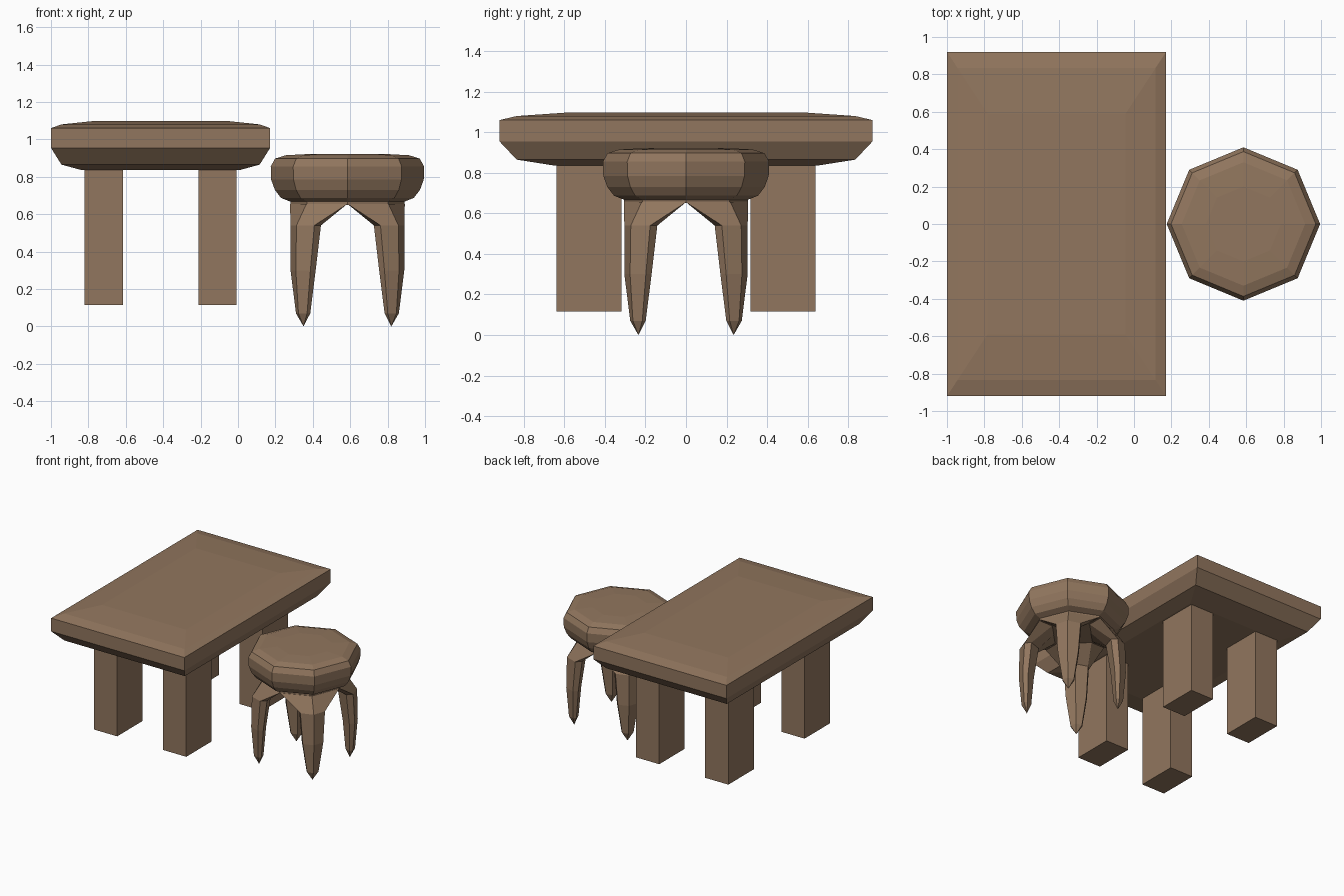
import bpy, bmesh, math

if "Cube" in bpy.data.objects:
    bpy.data.objects.remove(bpy.data.objects["Cube"])

wood = bpy.data.materials.new("brown wood")
wood.diffuse_color = (0.285, 0.182, 0.112, 1)
wood.use_nodes = True
wood.node_tree.nodes["Principled BSDF"].inputs["Base Color"].default_value = wood.diffuse_color


def loft(name, rings):
    """Skin a stack of rings; a one-point ring closes to a tip, others are capped."""
    bm = bmesh.new()
    rows = [[bm.verts.new(p) for p in ring] for ring in rings]
    for a, b in zip(rows, rows[1:]):
        n = max(len(a), len(b))
        for i in range(n):
            j = (i + 1) % n
            if len(b) == 1:
                bm.faces.new((a[i], a[j], b[0]))
            elif len(a) == 1:
                bm.faces.new((a[0], b[j], b[i]))
            else:
                bm.faces.new((a[i], a[j], b[j], b[i]))
    for row in (rows[0], rows[-1]):
        if len(row) > 2:
            bm.faces.new(row)
    bmesh.ops.recalc_face_normals(bm, faces=bm.faces[:])
    me = bpy.data.meshes.new(name)
    bm.to_mesh(me)
    bm.free()
    me.materials.append(wood)
    ob = bpy.data.objects.new(name, me)
    bpy.context.collection.objects.link(ob)
    return ob


def rect(cx, cy, hx, hy, z):
    return [(cx + sx * hx, cy + sy * hy, z)
            for sx, sy in ((-1, -1), (1, -1), (1, 1), (-1, 1))]


# Table top: bevelled slab as stacked rectangles (half x, half y, z)
TX = -0.414
slab = [(0.42, 0.645, 0.835), (0.53, 0.835, 0.865), (0.586, 0.92, 0.955),
        (0.586, 0.92, 1.06), (0.53, 0.835, 1.08), (0.369, 0.59, 1.097)]
loft("table_top", [rect(TX, 0, hx, hy, z) for hx, hy, z in slab])

# Table legs: square-cut posts
for sx in (-1, 1):
    for sy in (-1, 1):
        c = (TX + sx * 0.304, sy * 0.479)
        loft("table_leg", [rect(*c, 0.102, 0.16, z) for z in (0.115, 0.84)])

# Stool seat: eight-sided cushion shape
SX = 0.585
profile = [(0.305, 0.65), (0.305, 0.667), (0.355, 0.687), (0.388, 0.73),
           (0.408, 0.785), (0.41, 0.855), (0.387, 0.897), (0.33, 0.915), (0.2, 0.922)]
loft("stool_seat", [[(SX + r * math.cos(k * math.pi / 4), r * math.sin(k * math.pi / 4), z)
                     for k in range(8)] for r, z in profile])


# Stool legs: six-sided claws on the diagonals, flaring into the seat
def claw_ring(c, a, s, t, z):
    return [(c + a, 0, z), (c + s, t, z), (c - s, t, z),
            (c - a, 0, z), (c - s, -t, z), (c + s, -t, z)]


claw = [[(0.31, 0, 0.655), (0.217, 0.217, 0.655), (0.13, 0.13, 0.655),
         (0.13, 0, 0.655), (0.13, -0.13, 0.655), (0.217, -0.217, 0.655)],
        claw_ring(0.315, 0.07, 0.025, 0.09, 0.54),
        claw_ring(0.335, 0.055, 0.02, 0.075, 0.30),
        claw_ring(0.335, 0.035, 0.012, 0.042, 0.07),
        [(0.332, 0, 0)]]
for k in range(4):
    leg = loft("stool_leg", claw)
    leg.location = (SX, 0, 0)
    leg.rotation_euler = (0, 0, math.pi / 4 + k * math.pi / 2)
